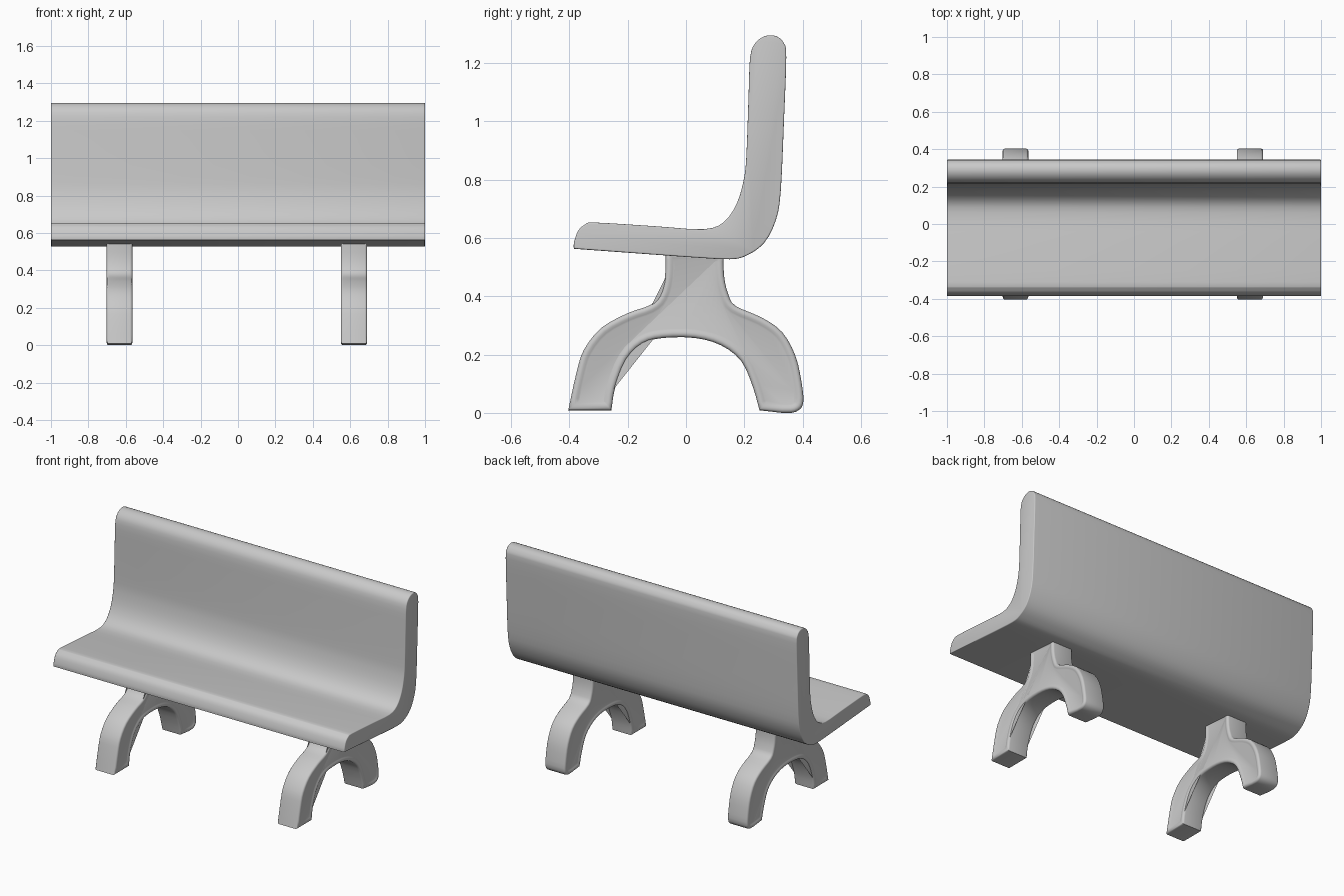
import bpy, bmesh, math
from mathutils import Vector

old = bpy.data.objects.get("Cube")
if old:
    bpy.data.objects.remove(old, do_unlink=True)

grey = bpy.data.materials.new("light grey")
grey.use_nodes = True
colour = (0.58, 0.58, 0.58, 1)
grey.diffuse_color = colour
grey.node_tree.nodes["Principled BSDF"].inputs["Base Color"].default_value = colour


def smooth_path(points, steps=3):
    """Open Catmull-Rom curve through the points."""
    p = [Vector(q) for q in points]
    p = [2 * p[0] - p[1]] + p + [2 * p[-1] - p[-2]]
    out = []
    for a, b, c, d in zip(p, p[1:], p[2:], p[3:]):
        for i in range(steps):
            t = i / steps
            out.append(0.5 * (2 * b + (c - a) * t + (2 * a - 5 * b + 4 * c - d) * t**2
                              + (3 * b - a - 3 * c + d) * t**3))
    return out + [p[-2]]


def inset_outline(outline, width):
    """Move every outline point inwards along its limited mitre."""
    area = sum(a.cross(b) for a, b in zip(outline, outline[1:] + outline[:1]))
    side = math.copysign(width, area)
    result = []
    for i, p in enumerate(outline):
        before = (p - outline[i - 1]).normalized()
        after = (outline[(i + 1) % len(outline)] - p).normalized()
        tangent = before + after
        normal = Vector((-tangent.y, tangent.x)) / max(1 + before.dot(after), 0.5)
        result.append(p + normal * side)
    return result


def extrude_profile(name, outline, x0, x1, rims):
    """Loft a y-z outline along x; rims lists (inset, depth) from the side inwards."""
    sections = [(x0 + depth, inset) for inset, depth in reversed(rims)]
    sections += [(x1 - depth, inset) for inset, depth in rims]
    bm = bmesh.new()
    rings = [[bm.verts.new((x, p.x, p.y)) for p in inset_outline(outline, inset)]
             for x, inset in sections]
    n = len(outline)
    for a, b in zip(rings, rings[1:]):
        for i in range(n):
            j = (i + 1) % n
            bm.faces.new((a[i], a[j], b[j], b[i]))
    bm.faces.new(rings[0])
    bm.faces.new(rings[-1])
    bmesh.ops.recalc_face_normals(bm, faces=bm.faces)
    mesh = bpy.data.meshes.new(name)
    bm.to_mesh(mesh)
    bm.free()
    mesh.materials.append(grey)
    obj = bpy.data.objects.new(name, mesh)
    bpy.context.collection.objects.link(obj)
    bpy.ops.object.select_all(action='DESELECT')
    obj.select_set(True)
    bpy.context.view_layer.objects.active = obj
    bpy.ops.object.shade_smooth_by_angle(angle=math.radians(40))


def rounded_rim(radius):
    """Quarter-round rim, from the outer surface to the side face."""
    angles = [math.radians(a) for a in (0, 30, 60, 90)]
    return [(radius * (1 - math.cos(a)), radius * (1 - math.sin(a))) for a in angles]


# Seat and backrest: one bent slab
seat = smooth_path([
    (-.385, .563), (-.384, .585), (-.37, .625), (-.345, .647), (-.31, .653),
    (-.1, .64), (.06, .63), (.13, .655), (.175, .72), (.2, .81), (.208, .9),
    (.215, 1.1), (.22, 1.22), (.237, 1.268), (.272, 1.293), (.31, 1.292),
    (.336, 1.268), (.344, 1.22), (.336, 1), (.325, .76), (.308, .66),
    (.268, .583), (.21, .541), (.15, .527), (0, .535)])
extrude_profile("seat_and_backrest", seat, -1, 1, rounded_rim(.005))

# Arched leg: outer front edge, underside arch, outer back edge
front_edge = smooth_path([
    (-.07, .56), (-.072, .47), (-.09, .405), (-.125, .372), (-.2, .345),
    (-.29, .295), (-.35, .22), (-.376, .14), (-.404, .012)])
arch = smooth_path([
    (-.256, .012), (-.243, .09), (-.205, .185), (-.15, .24), (-.08, .26),
    (.03, .26), (.12, .235), (.19, .18), (.23, .09), (.252, .012)])
back_edge = smooth_path([
    (.33, .003), (.375, .006), (.402, .035), (.396, .11), (.375, .2), (.33, .28),
    (.26, .33), (.17, .37), (.145, .41), (.131, .47), (.128, .55)])
lowest = min(p.y for p in back_edge)
leg = [p - Vector((0, lowest)) for p in front_edge + arch + back_edge]
# Rounded rim, then a shallow recessed panel on both sides
leg_rims = rounded_rim(.012) + [(.018, .0005), (.024, .003), (.03, .005)]
for name, x0, x1 in (("right_leg", -.702, -.565), ("left_leg", .55, .69)):
    extrude_profile(name, leg, x0, x1, leg_rims)
